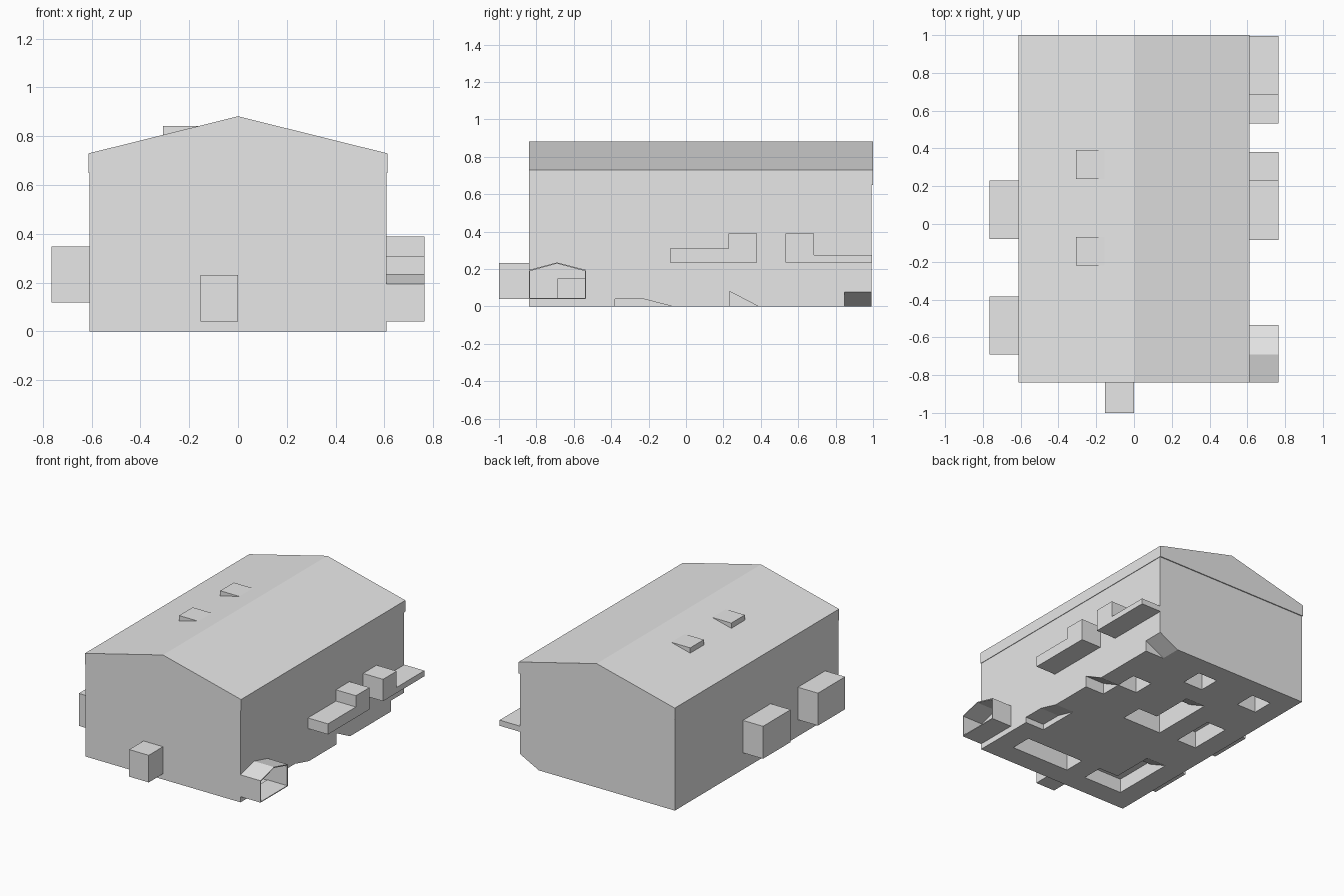
import bpy, bmesh
from mathutils import Vector

cube = bpy.data.objects.get("Cube")
if cube:
    bpy.data.objects.remove(cube, do_unlink=True)

# One plain grey for every part
grey = bpy.data.materials.new("plain_grey")
grey.use_nodes = True
color = (0.8, 0.8, 0.8, 1)
grey.diffuse_color = color
for node in grey.node_tree.nodes:
    if node.type == 'BSDF_PRINCIPLED':
        node.inputs["Base Color"].default_value = color


def prism(name, axis, pts, lo, hi):
    """Extrude a 2D outline along an axis."""
    place = {"x": lambda a, b, t: (t, a, b),
             "y": lambda a, b, t: (a, t, b),
             "z": lambda a, b, t: (a, b, t)}[axis]
    bm = bmesh.new()
    face = bm.faces.new([bm.verts.new(place(a, b, lo)) for a, b in pts])
    out = bmesh.ops.extrude_face_region(bm, geom=[face])
    verts = [v for v in out["geom"] if isinstance(v, bmesh.types.BMVert)]
    bmesh.ops.translate(bm, verts=verts, vec=Vector(place(0, 0, hi - lo)))
    bmesh.ops.recalc_face_normals(bm, faces=bm.faces)
    mesh = bpy.data.meshes.new(name)
    bm.to_mesh(mesh)
    bm.free()
    mesh.materials.append(grey)
    obj = bpy.data.objects.new(name, mesh)
    bpy.context.collection.objects.link(obj)
    return obj


def box(name, x, y, z):
    return prism(name, "z", [(x[0], y[0]), (x[1], y[0]), (x[1], y[1]), (x[0], y[1])], *z)


def cut(target, cutter):
    """Subtract a cutter and remove it."""
    mod = target.modifiers.new("cut", 'BOOLEAN')
    mod.operation = 'DIFFERENCE'
    mod.solver = 'EXACT'
    mod.object = cutter
    bpy.context.view_layer.update()
    ev = target.evaluated_get(bpy.context.evaluated_depsgraph_get())
    mesh = bpy.data.meshes.new_from_object(ev)
    target.modifiers.remove(mod)
    target.data = mesh
    bpy.data.objects.remove(cutter, do_unlink=True)


# The plan follows a square grid: columns from +x, rows from the back
W, BACK, FRONT, LIP = 0.612, 1.0, -0.84, 0.65
U = 2 * W / 8


def col(c):
    return W - c * U


def row(r):
    return BACK - r * (BACK - FRONT) / 12


def pit(c, r, depth):
    """Rectangular pocket in the underside, given column and row ranges."""
    cut(body, box("pit", (col(c[1]), col(c[0])), (row(r[1]), row(r[0])), (-0.1, depth)))


def ell(points, depth):
    cut(body, prism("ell_pit", "z", [(col(c), row(r)) for c, r in points], -0.1, depth))


# Walls and gabled roof
body = box("building_body", (0.004 - W, W - 0.004), (FRONT, BACK - 0.007), (0, LIP))
prism("gabled_roof", "y",
      [(-W, LIP), (W, LIP), (W, 0.73), (0, 0.882), (-W, 0.73)], FRONT, BACK)

# Pockets in the underside
pit((1, 2), (3, 4), 0.15)
pit((3, 4), (1, 2), 0.15)
pit((6, 7), (1, 2), 0.15)
pit((6, 7), (4, 6), 0.12)
pit((1, 4), (10, 11), 0.15)
ell([(3, 5), (4, 5), (4, 4), (5, 4), (5, 6), (3, 6)], 0.15)
ell([(5, 10), (6, 10), (6, 9), (7, 9), (7, 11), (5, 11)], 0.1)


def ramp(c, high, low, height, outside=0):
    """Pocket with a ceiling that slopes down to the floor."""
    cut(body, prism("ramp", "x", [(high, -0.1), (high, height), (low, 0), (low, -0.1)],
                    col(c + 1), col(c) + outside))


ramp(4, row(4) - 0.003, row(3), 0.08)
ramp(6, row(9) - 0.003, row(8), 0.08)
ramp(0, row(5), row(4), 0.08, 0.1)
ramp(0, row(8) - 0.002, row(7), 0.04, 0.1)
cut(body, box("side_pit", (col(1), W + 0.1), (row(9), row(8)), (-0.1, 0.04)))

# Sloped notch at the back corner
cut(body, prism("corner_notch", "y",
                [(col(1), 0), (W + 0.1, 0.132), (W + 0.1, -0.1), (col(1), -0.1)],
                row(1), BACK + 0.1))

# Passage from the side porch
cut(body, box("passage", (0.42, W + 0.1), (row(11) + 0.002, row(10) - 0.002), (0.04, 0.148)))

# Open gabled porch on the +x side
OUT = 0.765
porch = prism("side_porch", "x",
              [(FRONT, 0.04), (-0.535, 0.04), (-0.535, 0.195), (-0.69, 0.235), (FRONT, 0.195)],
              W - 0.004, OUT)
t = 0.006
cut(porch, prism("porch_hollow", "x",
                 [(FRONT + t, 0.04 + t), (-0.535 - t, 0.04 + t), (-0.535 - t, 0.195 - t),
                  (-0.69, 0.235 - t), (FRONT + t, 0.195 - t)], W - 0.1, OUT + 0.1))

# Stepped ledges on the +x side
prism("middle_ledge", "x",
      [(-0.085, 0.235), (0.38, 0.235), (0.38, 0.39), (0.228, 0.39), (0.228, 0.31), (-0.085, 0.31)],
      W - 0.01, OUT)
prism("back_ledge", "x",
      [(0.532, 0.235), (0.995, 0.235), (0.995, 0.275), (0.685, 0.275), (0.685, 0.39), (0.532, 0.39)],
      W - 0.01, OUT)

# Boxes on the -x side and at the front
for name, y in (("front_side_box", (-0.69, -0.385)), ("back_side_box", (-0.08, 0.23))):
    box(name, (-OUT, 0.01 - W), y, (0.118, 0.348))
box("front_box", (-0.153, 0), (-1.0, FRONT + 0.01), (0.04, 0.232))

# Flat-topped vents on the -x roof slope
for name, y in (("front_roof_vent", -0.145), ("back_roof_vent", 0.315)):
    prism(name, "y", [(-0.307, 0.79), (-0.307, 0.843), (-0.155, 0.843), (-0.155, 0.79)],
          y - 0.076, y + 0.076)
